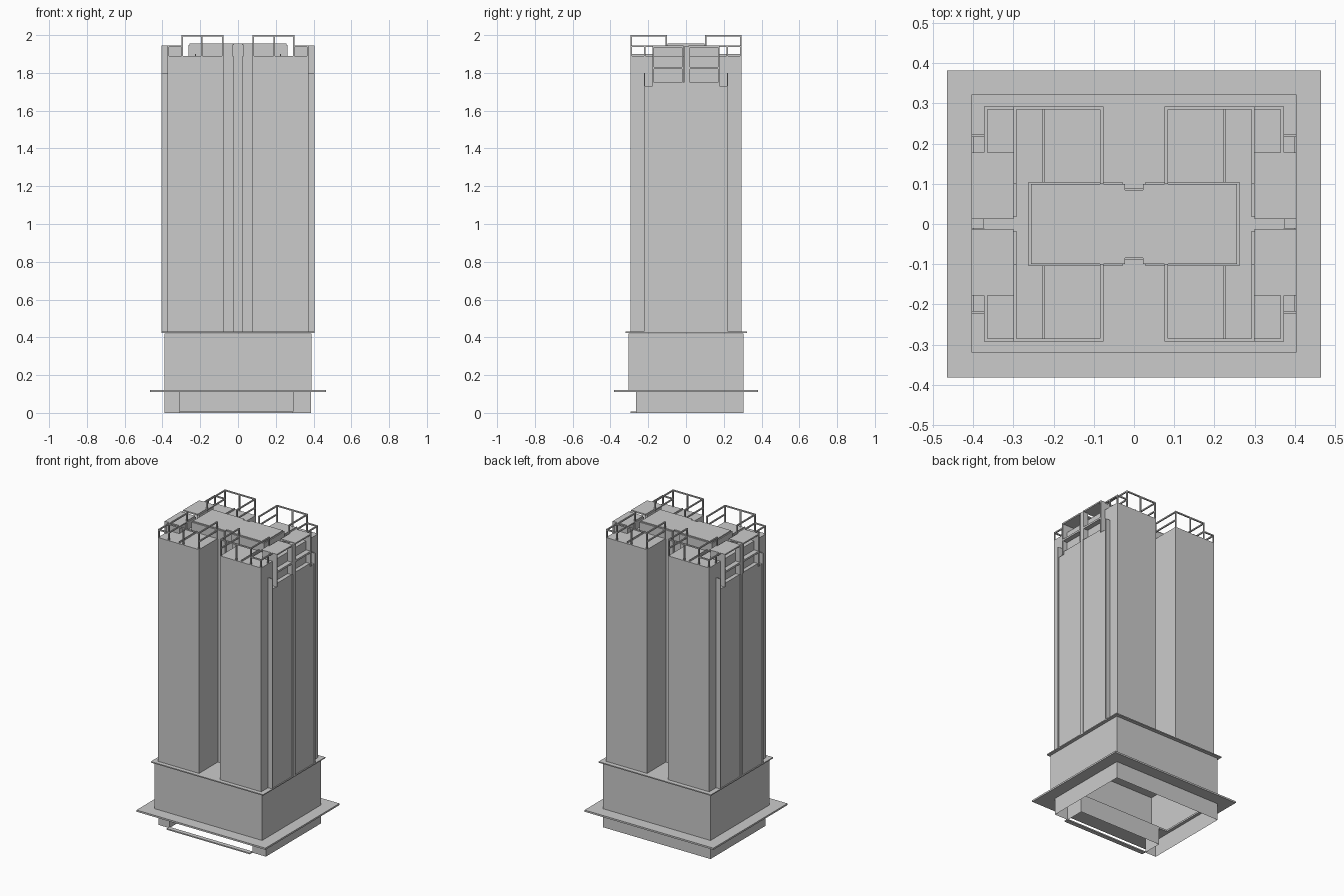
import bpy, bmesh

if "Cube" in bpy.data.objects:
    bpy.data.objects.remove(bpy.data.objects["Cube"])


def mesh_object(name, bm):
    bmesh.ops.recalc_face_normals(bm, faces=bm.faces)
    me = bpy.data.meshes.new(name)
    bm.to_mesh(me)
    bm.free()
    ob = bpy.data.objects.new(name, me)
    bpy.context.collection.objects.link(ob)
    return ob


def add_box(bm, x0, x1, y0, y1, z0, z1):
    vs = bmesh.ops.create_cube(bm, size=1)["verts"]
    for v in vs:
        v.co.x = x0 if v.co.x < 0 else x1
        v.co.y = y0 if v.co.y < 0 else y1
        v.co.z = z0 if v.co.z < 0 else z1


def boxes(name, items, mirror=(True, True)):
    """Boxes given for one quadrant, repeated across the chosen axes."""
    bm = bmesh.new()
    for sx in ((1, -1) if mirror[0] else (1,)):
        for sy in ((1, -1) if mirror[1] else (1,)):
            for x0, x1, y0, y1, z0, z1 in items:
                xa, xb = sorted((sx * x0, sx * x1))
                ya, yb = sorted((sy * y0, sy * y1))
                add_box(bm, xa, xb, ya, yb, z0, z1)
    return mesh_object(name, bm)


def prism(name, outline, z0, z1, top=True, bottom=True):
    bm = bmesh.new()
    lo = [bm.verts.new((x, y, z0)) for x, y in outline]
    hi = [bm.verts.new((x, y, z1)) for x, y in outline]
    n = len(outline)
    for i in range(n):
        j = (i + 1) % n
        bm.faces.new((lo[i], lo[j], hi[j], hi[i]))
    if top:
        bm.faces.new(hi)
    if bottom:
        bm.faces.new(lo[::-1])
    return mesh_object(name, bm)


def four_way(q):
    """Closed outline from a quarter path running from +x side to +y side."""
    r = q[::-1]
    return (q + [(-x, y) for x, y in r] + [(-x, -y) for x, y in q]
            + [(x, -y) for x, y in r])


# Ground floor: open-bottomed walls with a recessed front entrance
prism("ground_walls", [(-.39, -.265), (-.31, -.265), (-.31, -.14), (.29, -.14),
                       (.29, -.265), (.387, -.265), (.387, .304), (-.39, .304)],
      0, .112, top=False, bottom=False)
boxes("entrance_step", [(-.31, .29, -.293, -.265, 0, .008)], (False, False))

# Canopy slab, open in the middle
boxes("canopy_slab", [(-.465, .465, .285, .382, .11, .121),
                      (.37, .465, 0, .285, .11, .121)])
boxes("canopy_front_soffit", [(-.37, .37, -.285, -.14, .11, .121)], (False, False))

# Hollow podium and its cornice
prism("podium", [(-.39, -.305), (.388, -.305), (.388, .304), (-.39, .304)],
      .12, .42, bottom=False)
boxes("podium_cornice", [(-.405, .405, -.32, .322, .423, .43)], (False, False))

# Tower shaft: four corner blocks joined by a notched core
prism("tower_shaft", four_way([(.373, .293), (.076, .293), (.076, .1),
                               (.025, .1), (.025, .085)]), .43, 1.89)
prism("core_walls", four_way([(.262, .105), (.028, .105), (.028, .09)]), 1.89, 1.948)
prism("core_roof", four_way([(.256, .099), (.022, .099), (.022, .084)]), 1.948, 1.955)

# Side bays: shallow panels between thin fins, with a proud centre fin
boxes("side_bays", [(.373, .399, .011, .216, .43, 1.73),
                    (.373, .399, .011, .177, 1.73, 1.75)])
boxes("side_centre_fin", [(.373, .405, -.011, .013, .43, 1.94)], (True, False))
boxes("side_fins", [(.373, .405, .216, .223, .43, 1.8)])

# Open top-floor balconies with cheeks, rail, back wall and flat roof
boxes("balconies", [(.373, .405, .013, .177, 1.82, 1.832),
                    (.373, .405, .17, .178, 1.73, 1.935),
                    (.373, .405, .013, .02, 1.75, 1.935)])
boxes("penthouse_walls", [(.3, .308, .018, .175, 1.89, 1.935),
                          (.3, .373, .17, .177, 1.89, 1.935)])
boxes("penthouse_roofs", [(.3, .405, .013, .178, 1.935, 1.944)])

# Tall roof frames over each corner block
t = .008
items = [(.076, .3, .285, .293, 1.992, 2), (.076, .084, .1, .293, 1.992, 2),
         (.292, .3, .1, .293, 1.992, 2)]
for px in (.076, .188, .292):
    items.append((px, px + t, .285, .293, 1.89, 1.992))
for px in (.076, .292):
    items.append((px, px + t, .1, .108, 1.89, 1.992))
    items.append((px, px + t, .1, .293, 1.936, 1.944))
boxes("roof_frames", items)

# Low roof rails and dividing kerbs
boxes("low_rails", [(.3, .373, .285, .293, 1.936, 1.944),
                    (.365, .373, .178, .293, 1.936, 1.944),
                    (.365, .373, .285, .293, 1.89, 1.936),
                    (.365, .373, .215, .223, 1.89, 1.936),
                    (.292, .3, .018, .1, 1.89, 1.94),
                    (.222, .228, .105, .285, 1.89, 1.9)])
